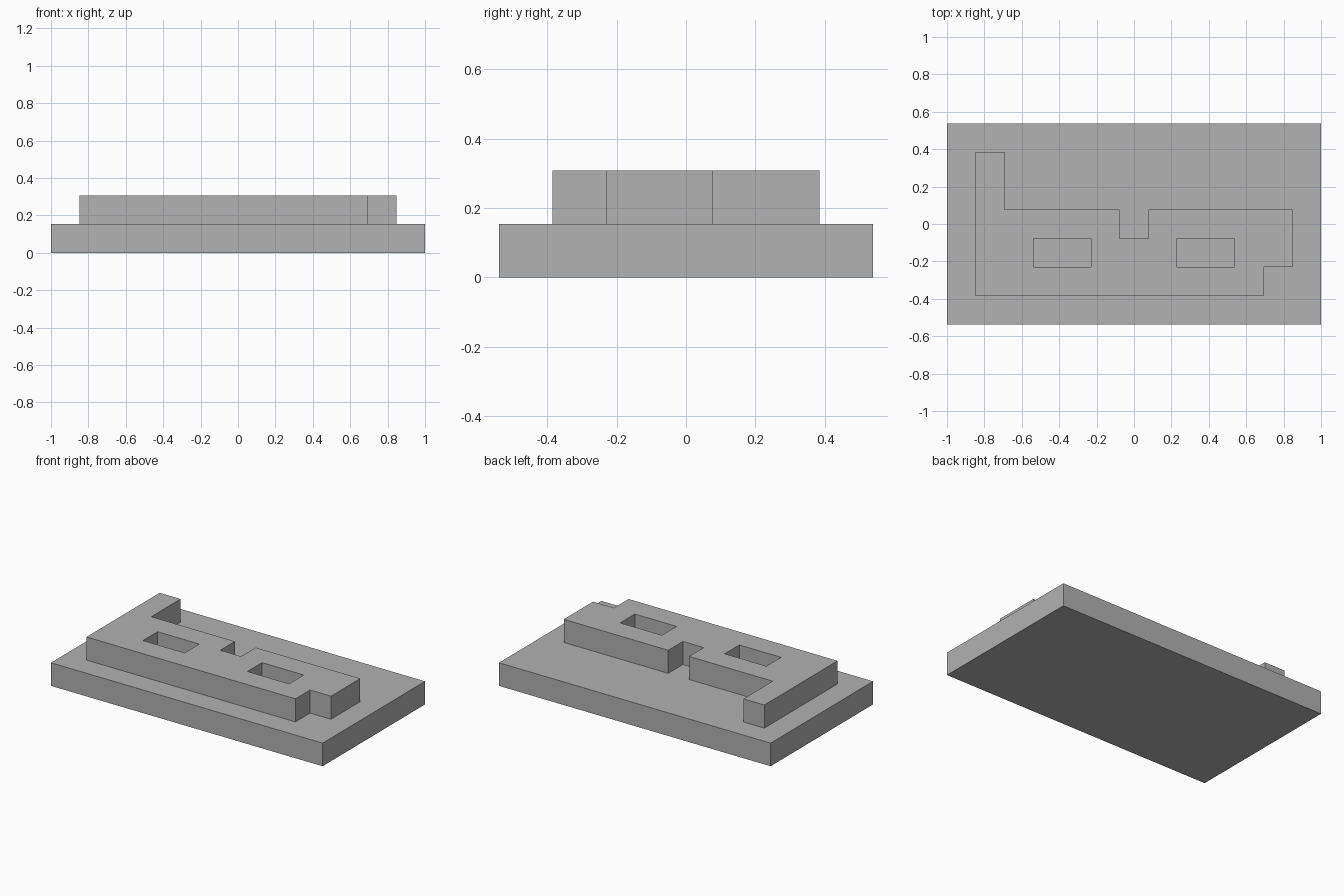
import bpy
import bmesh

U = 1 / 13  # grid module of the design

cube = bpy.data.objects.get("Cube")
if cube:
    bpy.data.objects.remove(cube, do_unlink=True)

grey = bpy.data.materials.new("plain grey")
grey.use_nodes = True
colour = (0.445, 0.445, 0.445, 1)
grey.diffuse_color = colour
grey.node_tree.nodes["Principled BSDF"].inputs["Base Color"].default_value = colour


def rectangle(x0, x1, y0, y1):
    return [(x0, y0), (x1, y0), (x1, y1), (x0, y1)]


def slab(name, loops, bottom, top):
    """Extrude an outline, with optional hole loops, between two heights."""
    bm = bmesh.new()
    edges = []
    for loop in loops:
        verts = [bm.verts.new((x * U, y * U, bottom * U)) for x, y in loop]
        edges += [bm.edges.new((a, b)) for a, b in zip(verts, verts[1:] + verts[:1])]
    bmesh.ops.triangle_fill(bm, edges=edges, use_beauty=True)
    result = bmesh.ops.extrude_face_region(bm, geom=bm.faces[:], use_keep_orig=True)
    raised = [g for g in result["geom"] if isinstance(g, bmesh.types.BMVert)]
    bmesh.ops.translate(bm, verts=raised, vec=(0, 0, (top - bottom) * U))
    bmesh.ops.recalc_face_normals(bm, faces=bm.faces[:])
    mesh = bpy.data.meshes.new(name)
    bm.to_mesh(mesh)
    bm.free()
    mesh.materials.append(grey)
    obj = bpy.data.objects.new(name, mesh)
    bpy.context.collection.objects.link(obj)
    return obj


# Base plate
slab("base_plate", [rectangle(-13, 13, -7, 7)], 0, 2)

# Raised emblem: tall left arm, top notch, stepped right corner, two slots
outline = [(-11, -5), (9, -5), (9, -3), (11, -3), (11, 1), (1, 1),
           (1, -1), (-1, -1), (-1, 1), (-9, 1), (-9, 5), (-11, 5)]
slots = [rectangle(x, x + 4, -3, -1) for x in (-7, 3)]
slab("raised_emblem", [outline] + slots, 2, 4)
